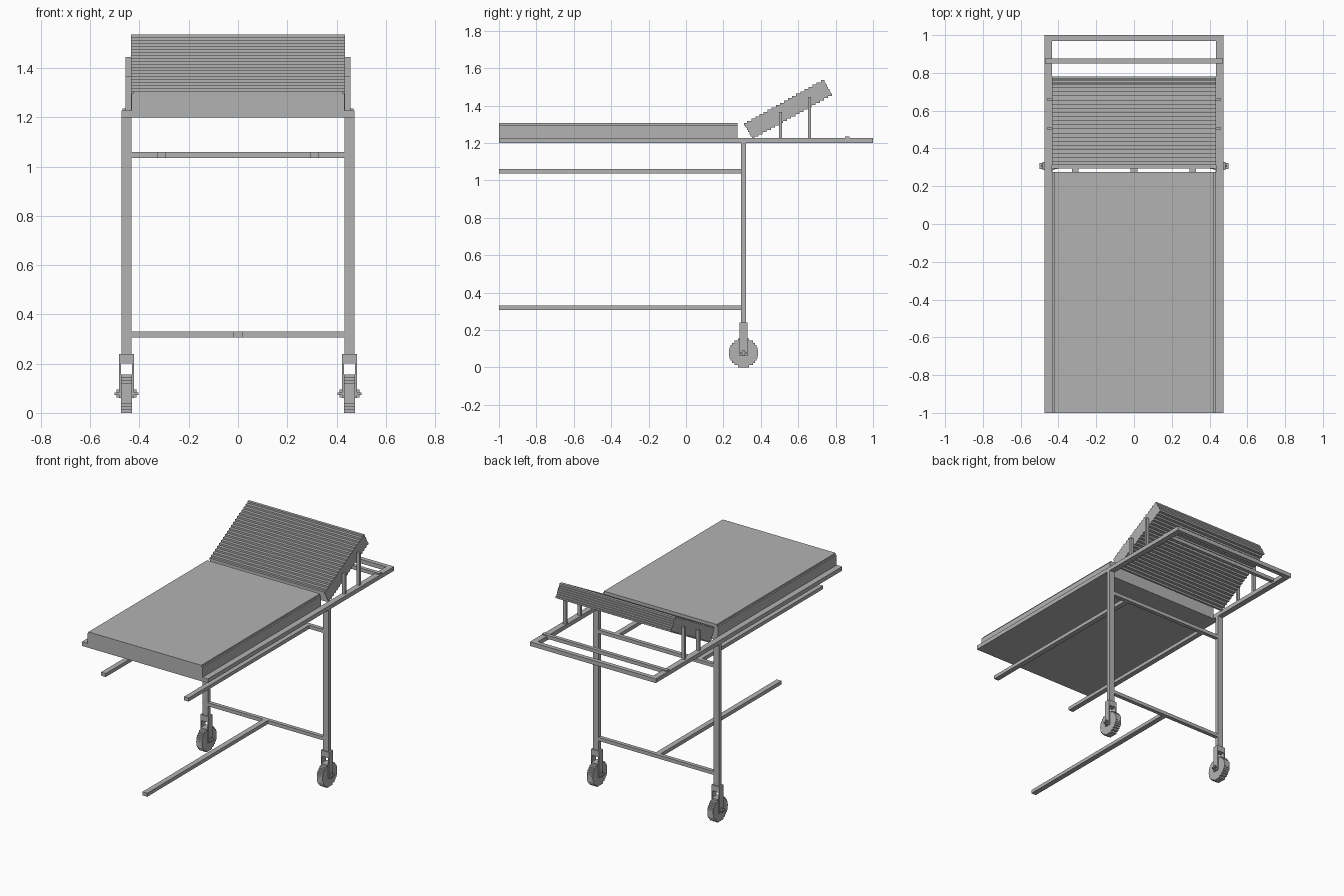
import bpy, bmesh, math

cube = bpy.data.objects.get("Cube")
if cube:
    bpy.data.objects.remove(cube, do_unlink=True)

grey = bpy.data.materials.new("plain_grey")
grey.use_nodes = True
COLOUR = (0.45, 0.45, 0.45, 1)
grey.diffuse_color = COLOUR
grey.node_tree.nodes["Principled BSDF"].inputs["Base Color"].default_value = COLOUR


def finish(name, bm):
    bmesh.ops.recalc_face_normals(bm, faces=bm.faces)
    mesh = bpy.data.meshes.new(name)
    bm.to_mesh(mesh)
    bm.free()
    mesh.materials.append(grey)
    obj = bpy.data.objects.new(name, mesh)
    bpy.context.collection.objects.link(obj)
    return obj


def box(name, x, y, z):
    """Box from (low, high) pairs on each axis."""
    bm = bmesh.new()
    bmesh.ops.create_cube(bm, size=1)
    for v in bm.verts:
        v.co = [r[0] if c < 0 else r[1] for c, r in zip(v.co, (x, y, z))]
    return finish(name, bm)


def pair(name, x, y, z):
    """Left box and its mirrored right twin."""
    box("left_" + name, x, y, z)
    box("right_" + name, (-x[1], -x[0]), y, z)


def stepped(name, x, z0, z1, count, span):
    """Stepped solid: span(z) gives the y range of each level layer."""
    dz = (z1 - z0) / count
    front, back = [], []
    for i in range(count):
        low, high = z0 + i * dz, z0 + (i + 1) * dz
        a, b = span((low + high) / 2)
        front += [(a, low), (a, high)]
        back += [(b, low), (b, high)]
    bm = bmesh.new()
    face = bm.faces.new([bm.verts.new((x[0], y, z)) for y, z in front + back[::-1]])
    new = bmesh.ops.extrude_face_region(bm, geom=[face])["geom"]
    bmesh.ops.translate(bm, vec=(x[1] - x[0], 0, 0),
                        verts=[v for v in new if isinstance(v, bmesh.types.BMVert)])
    return finish(name, bm)


# Bed frame
pair("side_rail", (0.433, 0.473), (-1, 1), (1.2, 1.228))
box("head_rail", (-0.433, 0.433), (0.97, 1), (1.2, 1.228))
box("head_crossbar", (-0.47, 0.47), (0.85, 0.875), (1.212, 1.236))

# Mattress on its base board
box("base_board", (-0.433, 0.433), (-1, 0.275), (1.2, 1.215))
box("mattress", (-0.433, 0.433), (-1, 0.275), (1.215, 1.296))
box("mattress_top", (-0.424, 0.424), (-1, 0.275), (1.296, 1.308))

# Tilted backrest, built as thin level layers
CORNERS = [(0.31, 1.303), (0.355, 1.222), (0.78, 1.457), (0.735, 1.538)]


def backrest_span(z):
    hits = []
    for (ya, za), (yb, zb) in zip(CORNERS, CORNERS[1:] + CORNERS[:1]):
        if min(za, zb) <= z < max(za, zb):
            hits.append(ya + (yb - ya) * (z - za) / (zb - za))
    return min(hits), max(hits)


stepped("backrest", (-0.434, 0.434), 1.222, 1.536, 26, backrest_span)
pair("front_backrest_prop", (0.434, 0.457), (0.497, 0.513), (1.228, 1.365))
pair("rear_backrest_prop", (0.434, 0.457), (0.652, 0.668), (1.228, 1.445))

# Legs, crossbars and long runners
pair("leg", (0.433, 0.473), (0.295, 0.321), (0.2, 1.2))
for level, z in (("upper", (1.036, 1.06)), ("lower", (0.306, 0.33))):
    box(level + "_crossbar", (-0.433, 0.433), (0.295, 0.321), z)
pair("upper_runner", (0.294, 0.329), (-1, 0.295), (1.036, 1.06))
box("lower_runner", (-0.018, 0.018), (-1, 0.295), (0.306, 0.33))

# Castors
AXLE_Y, AXLE_Z, RADIUS = 0.308, 0.078, 0.078


def wheel_span(z):
    half = math.sqrt(max(RADIUS ** 2 - (z - AXLE_Z) ** 2, 0))
    return AXLE_Y - half, AXLE_Y + half


fork_y = (0.287, 0.329)
pair("fork_crown", (0.429, 0.477), fork_y, (0.2, 0.24))
pair("fork_inner_plate", (0.422, 0.43), fork_y, (0.06, 0.24))
pair("fork_outer_plate", (0.476, 0.484), fork_y, (0.06, 0.24))
for side, sign in (("left", 1), ("right", -1)):
    stepped(side + "_wheel", sorted((0.431 * sign, 0.475 * sign)), 0, 2 * RADIUS, 13, wheel_span)


def around(centre, half):
    return (centre - half, centre + half)


# Cross-shaped axle with wider nuts
pair("axle_flat", (0.405, 0.501), around(AXLE_Y, 0.016), around(AXLE_Z, 0.005))
pair("axle_upright", (0.413, 0.493), around(AXLE_Y, 0.005), around(AXLE_Z, 0.016))
